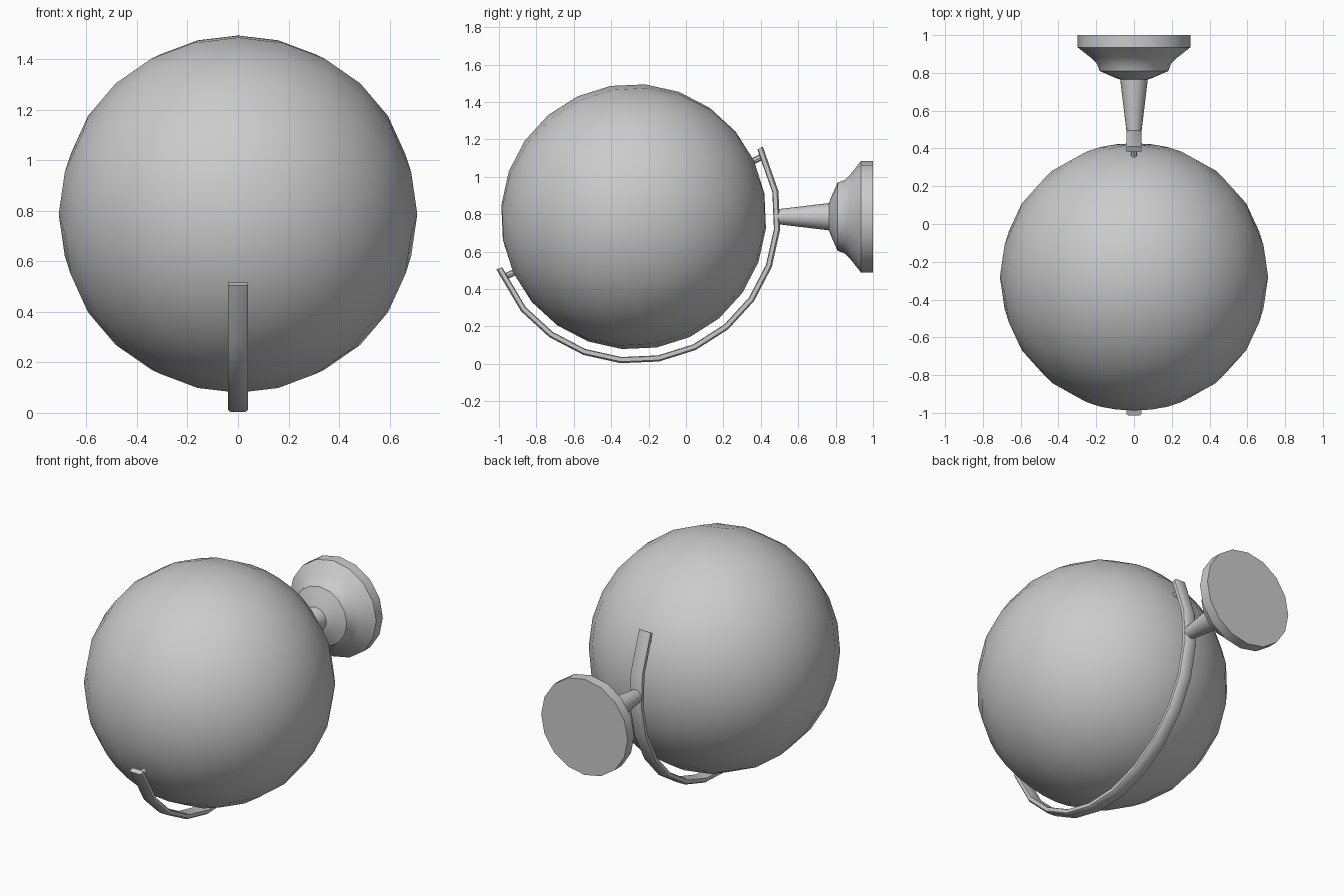
import bpy, bmesh
from math import sin, cos, pi, radians
from mathutils import Vector, Matrix

if "Cube" in bpy.data.objects:
    bpy.data.objects.remove(bpy.data.objects["Cube"])

CENTER = Vector((0, -0.28, 0.787))
TILT = radians(25)
AXIS = Vector((0, cos(TILT), sin(TILT)))


def make_object(name, bm, angle=40):
    bmesh.ops.recalc_face_normals(bm, faces=bm.faces[:])
    mesh = bpy.data.meshes.new(name)
    bm.to_mesh(mesh)
    bm.free()
    ob = bpy.data.objects.new(name, mesh)
    bpy.context.collection.objects.link(ob)
    bpy.ops.object.select_all(action='DESELECT')
    ob.select_set(True)
    bpy.context.view_layer.objects.active = ob
    bpy.ops.object.shade_smooth_by_angle(angle=radians(angle))
    return ob


def loft(name, rings, angle=40):
    """Skin a list of equal-length point rings and cap both ends."""
    bm = bmesh.new()
    loops = [[bm.verts.new(p) for p in ring] for ring in rings]
    for a, b in zip(loops, loops[1:]):
        n = len(a)
        for i in range(n):
            j = (i + 1) % n
            bm.faces.new((a[i], a[j], b[j], b[i]))
    bm.faces.new(loops[0])
    bm.faces.new(loops[-1])
    return make_object(name, bm, angle)


# Globe ball with its poles on the tilted axis
bm = bmesh.new()
bmesh.ops.create_uvsphere(
    bm, u_segments=24, v_segments=12, radius=0.71,
    matrix=Matrix.Translation(CENTER) @ Matrix.Rotation(TILT - pi / 2, 4, 'X'))
make_object("globe_ball", bm)

# Curved arm: flat chamfered strip swept around the underside of the ball
section = [(-0.04, 0.757), (-0.03, 0.753), (0.03, 0.753), (0.04, 0.757),
           (0.04, 0.778), (0.03, 0.786), (-0.03, 0.786), (-0.04, 0.778)]
angles = [28.5] + list(range(10, -141, -15)) + [-159]
loft("support_arm", [[CENTER + Vector((x, r * cos(radians(a)), r * sin(radians(a))))
                      for x, r in section] for a in angles])

# Pivot pins at both poles
for name, side in (("upper_pin", 1), ("lower_pin", -1)):
    bm = bmesh.new()
    bmesh.ops.create_cone(
        bm, cap_ends=True, segments=8, radius1=0.017, radius2=0.017, depth=0.08,
        matrix=Matrix.Translation(CENTER + AXIS * side * 0.725)
        @ Matrix.Rotation(TILT - pi / 2, 4, 'X'))
    make_object(name, bm)

# Wall mount: tapered stem flaring into a stepped round plate
profile = [(0.49, 0.04), (0.765, 0.073), (0.77, 0.09), (0.81, 0.182),
           (0.85, 0.197), (0.88, 0.228), (0.935, 0.298), (1.0, 0.298)]
SIDES = 16
loft("wall_mount", [[(r * cos(2 * pi * i / SIDES), y, 0.787 + r * sin(2 * pi * i / SIDES))
                     for i in range(SIDES)] for y, r in profile])
